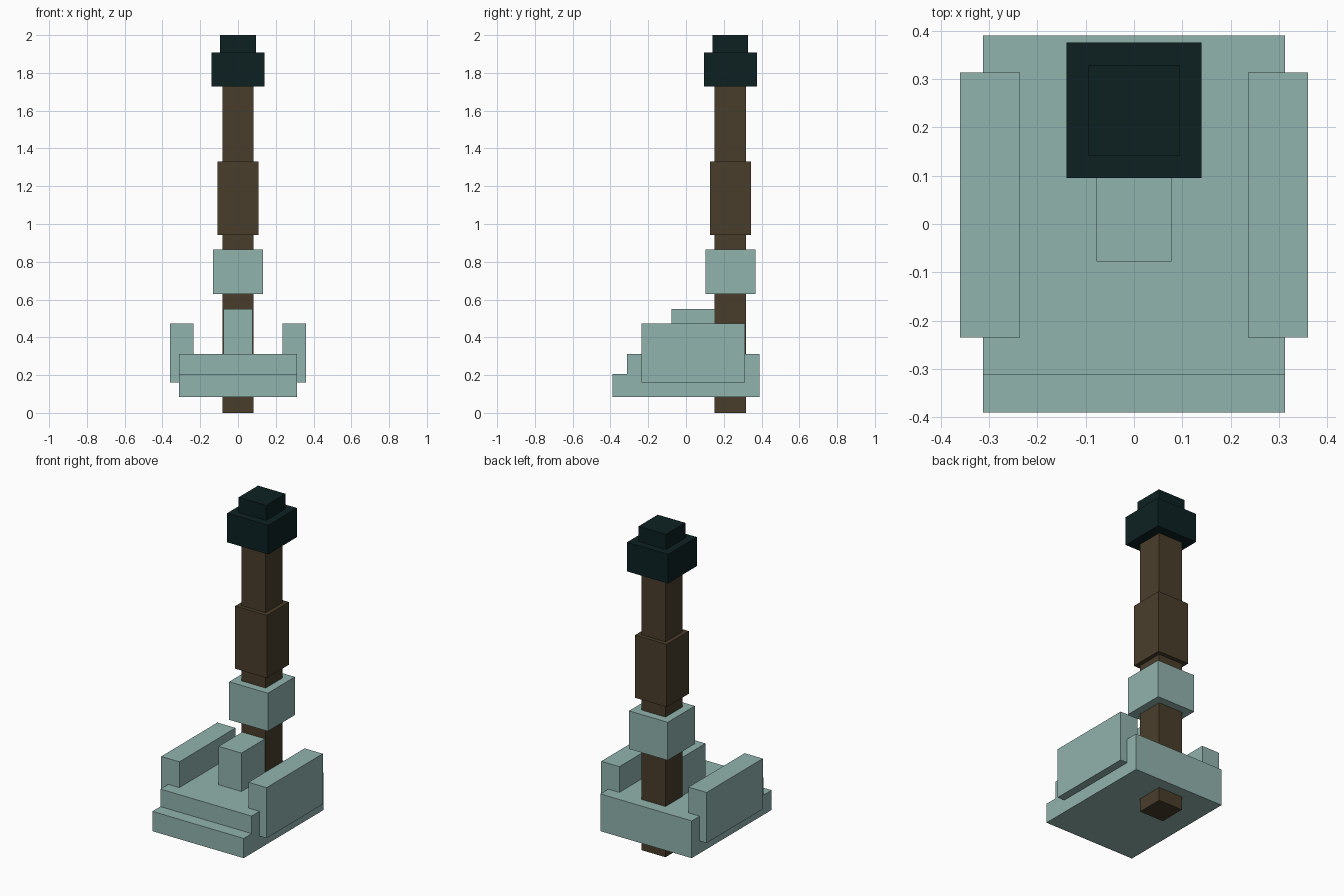
import bpy
import bmesh

if "Cube" in bpy.data.objects:
    bpy.data.objects.remove(bpy.data.objects["Cube"])


def material(name, rgb):
    m = bpy.data.materials.new(name)
    m.diffuse_color = (*rgb, 1.0)
    m.use_nodes = True
    m.node_tree.nodes["Principled BSDF"].inputs["Base Color"].default_value = m.diffuse_color
    return m


PALE = material("pale_teal", (0.283, 0.451, 0.418))
WOOD = material("dark_wood", (0.067, 0.048, 0.024))
DARK = material("blackish_teal", (0.004, 0.015, 0.016))


def prism(name, profile, x0, x1, mat):
    """Extrude a side profile of (y, z) points from x0 to x1."""
    bm = bmesh.new()
    face = bm.faces.new([bm.verts.new((x0, y, z)) for y, z in profile])
    ext = bmesh.ops.extrude_face_region(bm, geom=[face])
    moved = [g for g in ext["geom"] if isinstance(g, bmesh.types.BMVert)]
    bmesh.ops.translate(bm, verts=moved, vec=(x1 - x0, 0, 0))
    bmesh.ops.recalc_face_normals(bm, faces=bm.faces)
    mesh = bpy.data.meshes.new(name)
    bm.to_mesh(mesh)
    bm.free()
    mesh.materials.append(mat)
    obj = bpy.data.objects.new(name, mesh)
    bpy.context.collection.objects.link(obj)
    return obj


def box(name, x0, x1, y0, y1, z0, z1, mat):
    return prism(name, [(y0, z0), (y1, z0), (y1, z1), (y0, z1)], x0, x1, mat)


# Stepped head plate
prism("head_plate", [(-0.39, 0.083), (0.39, 0.083), (0.39, 0.313),
                     (-0.312, 0.313), (-0.312, 0.205), (-0.39, 0.205)],
      -0.312, 0.312, PALE)

# Raised side walls
for side, x0, x1 in (("left", -0.36, -0.236), ("right", 0.236, 0.36)):
    box(side + "_wall", x0, x1, -0.235, 0.313, 0.16, 0.472, PALE)

# Block in front of the shaft
box("socket_block", -0.078, 0.078, -0.078, 0.155, 0.30, 0.55, PALE)

# Square sections stacked along the handle axis: half width, bottom, top
AXIS_Y = 0.235
for name, h, z0, z1, mat in (
    ("handle_shaft", 0.083, 0.0, 1.74, WOOD),
    ("handle_collar", 0.132, 0.63, 0.865, PALE),
    ("handle_grip", 0.108, 0.943, 1.33, WOOD),
    ("handle_pommel", 0.14, 1.727, 1.907, DARK),
    ("pommel_cap", 0.094, 1.90, 2.0, DARK),
):
    box(name, -h, h, AXIS_Y - h, AXIS_Y + h, z0, z1, mat)
